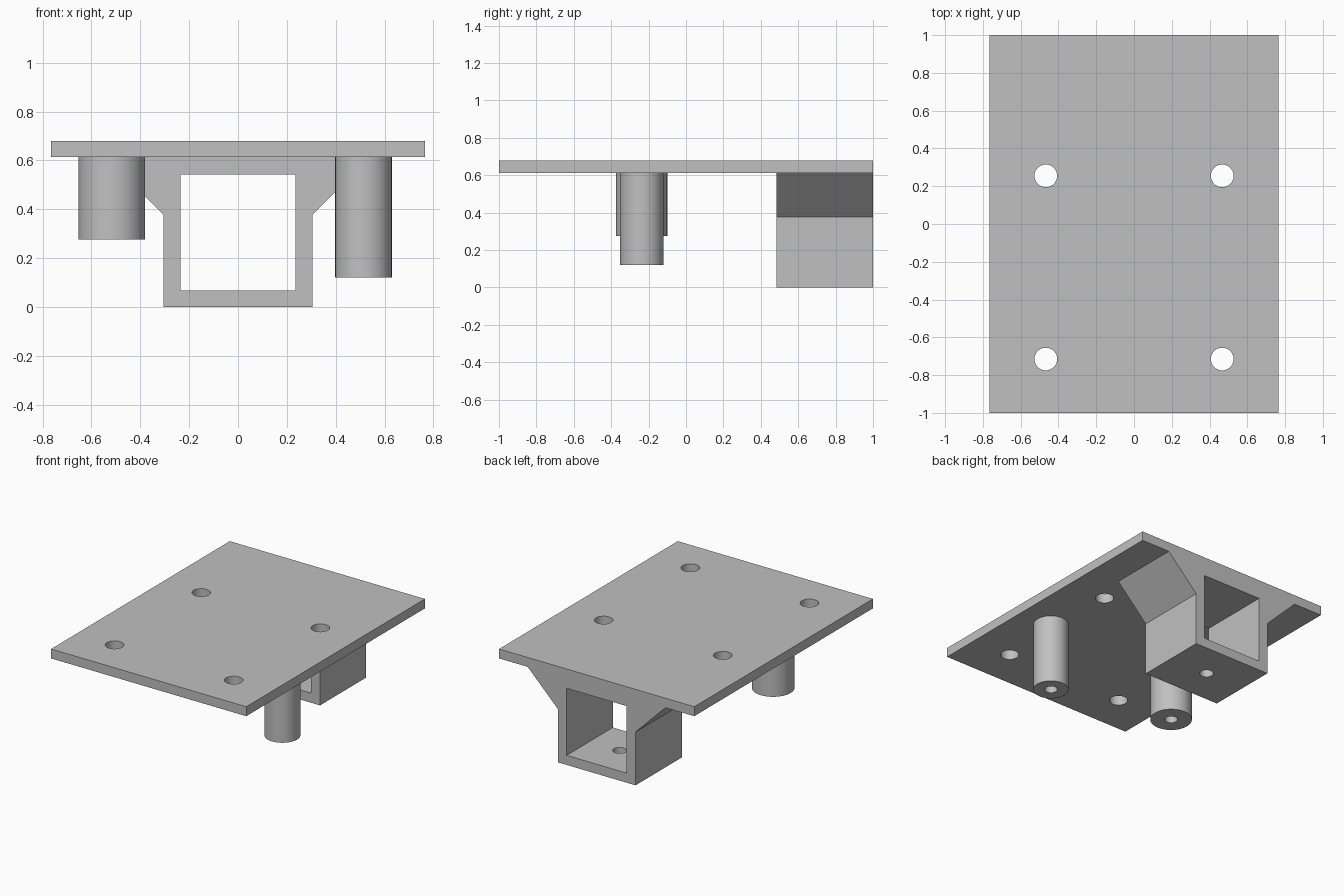
import bpy, bmesh, math
from mathutils import Matrix

if "Cube" in bpy.data.objects:
    bpy.data.objects.remove(bpy.data.objects["Cube"])

grey = bpy.data.materials.new("plain_grey")
grey.diffuse_color = (0.53, 0.53, 0.53, 1)
grey.use_nodes = True
grey.node_tree.nodes["Principled BSDF"].inputs["Base Color"].default_value = grey.diffuse_color


def circle(cx, cy, r, n=48):
    return [(cx + r * math.cos(2 * math.pi * i / n),
             cy + r * math.sin(2 * math.pi * i / n)) for i in range(n)]


def rect(x0, y0, x1, y1):
    return [(x0, y0), (x1, y0), (x1, y1), (x0, y1)]


def prism(name, loops, start, end, along_y=False):
    """Extrude an outline (first loop) with holes (other loops) along z or y."""
    curve = bpy.data.curves.new(name + "_profile", 'CURVE')
    curve.dimensions = '2D'
    curve.fill_mode = 'BOTH'
    curve.extrude = (end - start) / 2
    for loop in loops:
        spline = curve.splines.new('POLY')
        spline.points.add(len(loop) - 1)
        for point, (u, v) in zip(spline.points, loop):
            point.co = (u, v, 0, 1)
        spline.use_cyclic_u = True
    temp = bpy.data.objects.new(name + "_profile", curve)
    bpy.context.collection.objects.link(temp)
    deps = bpy.context.evaluated_depsgraph_get()
    mesh = bpy.data.meshes.new_from_object(temp.evaluated_get(deps))
    bpy.data.objects.remove(temp)

    mid = (start + end) / 2
    move = Matrix.Translation((0, 0, mid))
    if along_y:
        move = Matrix.Translation((0, mid, 0)) @ Matrix.Rotation(math.pi / 2, 4, 'X')
    bm = bmesh.new()
    bm.from_mesh(mesh)
    bmesh.ops.remove_doubles(bm, verts=bm.verts, dist=1e-4)
    bm.transform(move)
    bmesh.ops.recalc_face_normals(bm, faces=bm.faces)
    bm.to_mesh(mesh)
    bm.free()
    mesh.name = name
    mesh.materials.clear()
    mesh.materials.append(grey)
    obj = bpy.data.objects.new(name, mesh)
    bpy.context.collection.objects.link(obj)
    return obj


def finish(obj):
    bpy.ops.object.select_all(action='DESELECT')
    obj.select_set(True)
    bpy.context.view_layer.objects.active = obj
    bpy.ops.object.shade_smooth_by_angle(angle=math.radians(30))


PLATE_Z, TOP = 0.613, 0.68

# Top plate with four screw holes
holes = [circle(x, y, 0.06) for x in (-0.467, 0.467) for y in (-0.715, 0.255)]
finish(prism("top_plate", [rect(-0.765, -1, 0.765, 1)] + holes, PLATE_Z, TOP))

# Square socket with flared shoulders under the rear edge
half = [(0.305, 0), (0.305, 0.378), (0.54, PLATE_Z)]
outline = half + [(-x, z) for x, z in reversed(half)]
socket = prism("square_socket", [outline, rect(-0.235, 0.068, 0.235, 0.543)],
               0.483, 1.0, along_y=True)

# Screw hole through the socket floor
cutter = prism("floor_hole_cutter", [circle(0, 0.742, 0.045)], -0.1, 0.2)
cutter.hide_render = True
cut = socket.modifiers.new("floor_hole", 'BOOLEAN')
cut.operation = 'DIFFERENCE'
cut.solver = 'EXACT'
cut.object = cutter
bpy.context.view_layer.objects.active = socket
bpy.ops.object.modifier_apply(modifier=cut.name)
bpy.data.objects.remove(cutter)
finish(socket)

# Two hollow posts of different length and width
for name, x, r, bottom in (("short_post", -0.517, 0.137, 0.275),
                           ("long_post", 0.514, 0.116, 0.12)):
    finish(prism(name, [circle(x, -0.237, r), circle(x, -0.237, 0.042)],
                 bottom, PLATE_Z))
